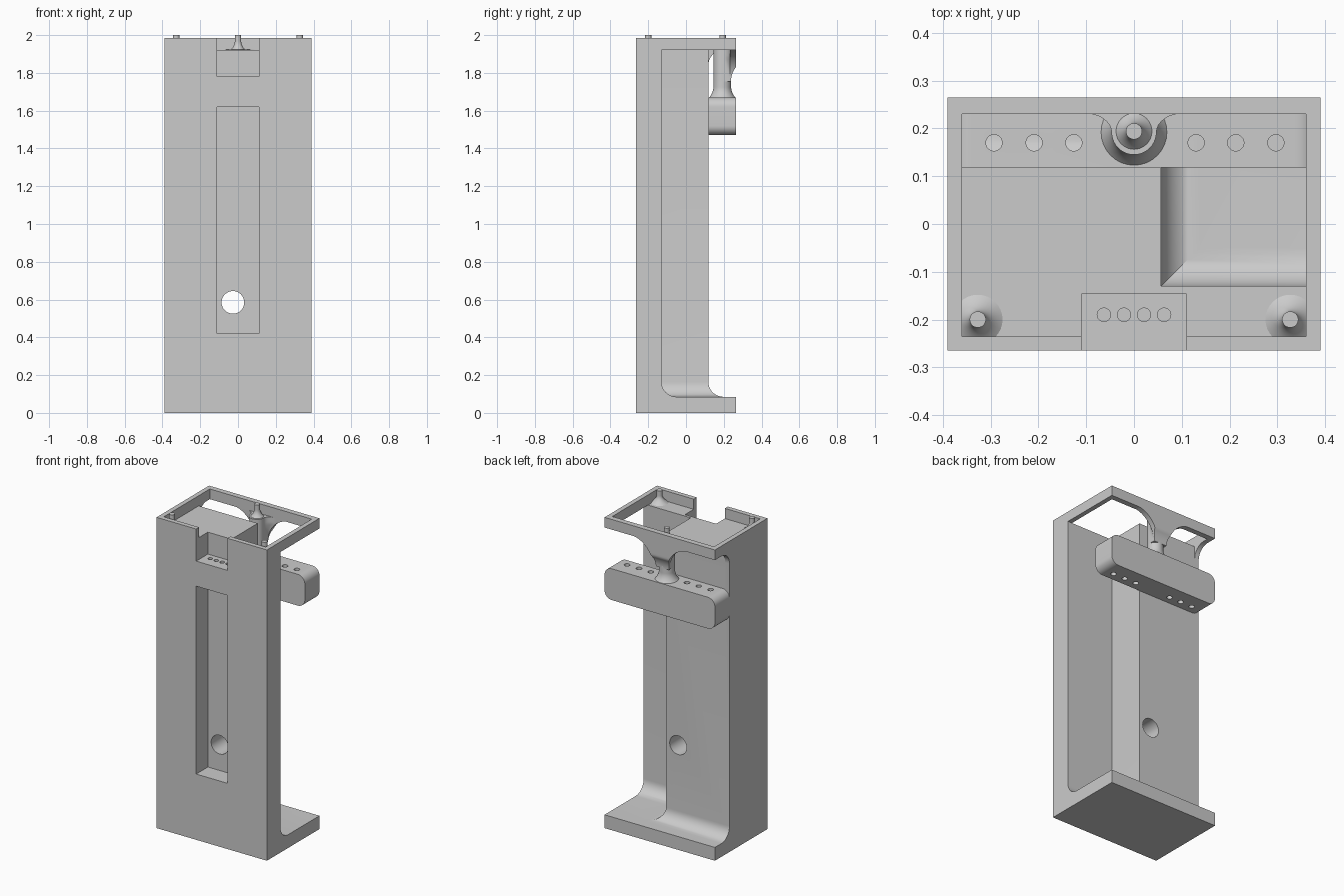
import bpy, bmesh, math
from mathutils import Matrix

if "Cube" in bpy.data.objects:
    bpy.data.objects.remove(bpy.data.objects["Cube"])

grey = bpy.data.materials.new("light_grey")
grey.use_nodes = True
COLOUR = (0.6, 0.6, 0.6, 1)
grey.diffuse_color = COLOUR
grey.node_tree.nodes["Principled BSDF"].inputs["Base Color"].default_value = COLOUR


def make(name, bm):
    bmesh.ops.recalc_face_normals(bm, faces=bm.faces)
    mesh = bpy.data.meshes.new(name)
    bm.to_mesh(mesh)
    bm.free()
    mesh.materials.append(grey)
    obj = bpy.data.objects.new(name, mesh)
    bpy.context.collection.objects.link(obj)
    return obj


def box(name, x, y, z, radius=0, rounded=None):
    """Box from ranges; edges whose midpoint passes `rounded` are filleted."""
    bm = bmesh.new()
    bmesh.ops.create_cube(bm, size=1)
    for v in bm.verts:
        v.co = [r[0] if c < 0 else r[1] for c, r in zip(v.co, (x, y, z))]
    if rounded:
        edges = [e for e in bm.edges if rounded((e.verts[0].co + e.verts[1].co) / 2)]
        bmesh.ops.bevel(bm, geom=edges, offset=radius, segments=10,
                        profile=0.5, affect='EDGES')
    return make(name, bm)


def rod(name, centre, radius, length, along_y=False):
    bm = bmesh.new()
    turn = Matrix.Rotation(math.pi / 2, 4, 'X') if along_y else Matrix()
    bmesh.ops.create_cone(bm, cap_ends=True, segments=32, radius1=radius, radius2=radius,
                          depth=length, matrix=Matrix.Translation(centre) @ turn)
    return make(name, bm)


def loft(name, rings):
    bm = bmesh.new()
    loops = [[bm.verts.new(p) for p in ring] for ring in rings]
    for a, b in zip(loops, loops[1:]):
        for i in range(len(a)):
            j = (i + 1) % len(a)
            bm.faces.new((a[i], a[j], b[j], b[i]))
    bm.faces.new(loops[0][::-1])
    bm.faces.new(loops[-1])
    return make(name, bm)


def lathe(name, x, y, profile, sides=32):
    angles = [math.tau * i / sides for i in range(sides)]
    return loft(name, [[(x + r * math.cos(a), y + r * math.sin(a), z) for a in angles]
                       for r, z in profile])


def cut(obj, cutters):
    bpy.context.view_layer.objects.active = obj
    for c in cutters:
        mod = obj.modifiers.new("cut", 'BOOLEAN')
        mod.operation, mod.solver, mod.object = 'DIFFERENCE', 'EXACT', c
        bpy.ops.object.modifier_apply(modifier=mod.name)
        bpy.data.objects.remove(c)


W, D, TOP = 0.39, 0.265, 1.985
BACK, FLOOR, DECK = 0.118, 0.085, 1.92   # rear wall, base top, upper deck
IN_X, IN_Y = 0.057, -0.13                # corner of the side recess
FAR = 0.6

# Main body: base, tower and top frame carved from one block
body = box("stand_body", (-W, W), (-D, D), (0, TOP))
cutters = [
    # rear space, filleted to the base and to the frame
    box("rear_space", (-FAR, FAR), (BACK, FAR), (FLOOR, DECK), 0.08,
        lambda m: abs(m.y - BACK) < 0.001 and abs(m.x) < 0.01),
    # side recess, filleted to the base
    box("side_recess", (IN_X, FAR), (IN_Y, FAR), (FLOOR, DECK), 0.08,
        lambda m: abs(m.z - FLOOR) < 0.001
        and (abs(m.x - IN_X) < 0.001 or abs(m.y - IN_Y) < 0.001)),
    # openings through the frame and the shallow deck
    box("rear_opening", (-0.36, 0.36), (BACK, 0.23), (1.8, 2.1)),
    box("side_opening", (IN_X, 0.36), (IN_Y, 0.23), (1.8, 2.1)),
    box("deck_space", (-0.36, 0.36), (-0.235, 0.23), (DECK, 2.1)),
    # front notch, long slot and cable hole
    box("front_notch", (-0.11, 0.11), (-FAR, -0.147), (1.78, 2.1)),
    box("front_slot", (-0.11, 0.11), (-FAR, -0.147), (0.42, 1.62)),
    rod("cable_hole", (-0.027, 0, 0.585), 0.06, 1, True),
]
cutters += [rod("notch_hole", (x, -0.19, 1.7), 0.014, 0.3)
            for x in (-0.063, -0.021, 0.021, 0.063)]
cut(body, cutters)

# Rear block with rounded ends and six drilled holes
block = box("rear_block", (-W, W), (BACK, D), (1.47, 1.67), 0.05,
            lambda m: abs(m.x) > 0.3 and abs(m.z - 1.57) > 0.05)
cut(block, [rod("block_hole", (s * x + 0.002, 0.17, 1.57), 0.017, 0.5)
            for s in (-1, 1) for x in (0.128, 0.211, 0.295)])

# Post between block and frame, with a flared foot
POST_Y, POST_R = 0.192, 0.047
foot = [(POST_R + 0.026 * (1 - math.sin(a)), 1.665 + 0.06 * (1 - math.cos(a)))
        for a in [math.pi / 2 * i / 8 for i in range(9)]]
foot = [(POST_R + 0.026 * (1 - i / 8) ** 2, 1.665 + 0.06 * i / 8) for i in range(9)]
post = lathe("rear_post", 0, POST_Y, foot + [(POST_R, 1.8)])


# Arched bracket spreading from the post into the rear frame bar
def bracket_ring(z):
    h = z - 1.755
    wide = POST_R - 0.001 + 0.17 - math.sqrt(max(0.17 ** 2 - h * h, 0))
    back = min(D, 0.238 + 0.12 - math.sqrt(max(0.12 ** 2 - h * h, 0)))
    web = min(wide, 0.105)
    half = [(POST_R * math.sin(a), POST_Y - POST_R * math.cos(a))
            for a in [math.pi / 2 * i / 10 for i in range(11)]]
    for i in range(1, 9):   # concave sweep from post to bar
        a = math.pi / 2 * i / 8
        half.append((POST_R + (web - POST_R) * (1 - math.cos(a)),
                     POST_Y + 0.04 * math.sin(a)))
    half += [(max(wide, web + 0.0005), 0.2325), (max(wide, web + 0.0005), back)]
    return [(x, y, z) for x, y in half] + [(-x, y, z) for x, y in half[:0:-1]]


bracket = loft("arched_bracket", [bracket_ring(1.755 + 0.168 * i / 16) for i in range(17)])


# Locating pins with flared feet
def pin_profile(foot_radius):
    flare = [(0.017 + (foot_radius - 0.017) * (1 - i / 10) ** 2.2, 1.915 + 0.055 * i / 10)
             for i in range(11)]
    return flare + [(0.017, 2.0)]


pins = [lathe(name, x, y, pin_profile(r)) for name, x, y, r in (
    ("front_left_pin", 0.327, -0.2, 0.06),
    ("front_right_pin", -0.327, -0.2, 0.06),
    ("rear_pin", 0, POST_Y + 0.002, 0.046))]

# Smooth the curved surfaces, keep real edges sharp
bpy.ops.object.select_all(action='DESELECT')
for obj in [body, block, post, bracket] + pins:
    obj.select_set(True)
bpy.context.view_layer.objects.active = body
bpy.ops.object.shade_smooth_by_angle(angle=math.radians(30))
